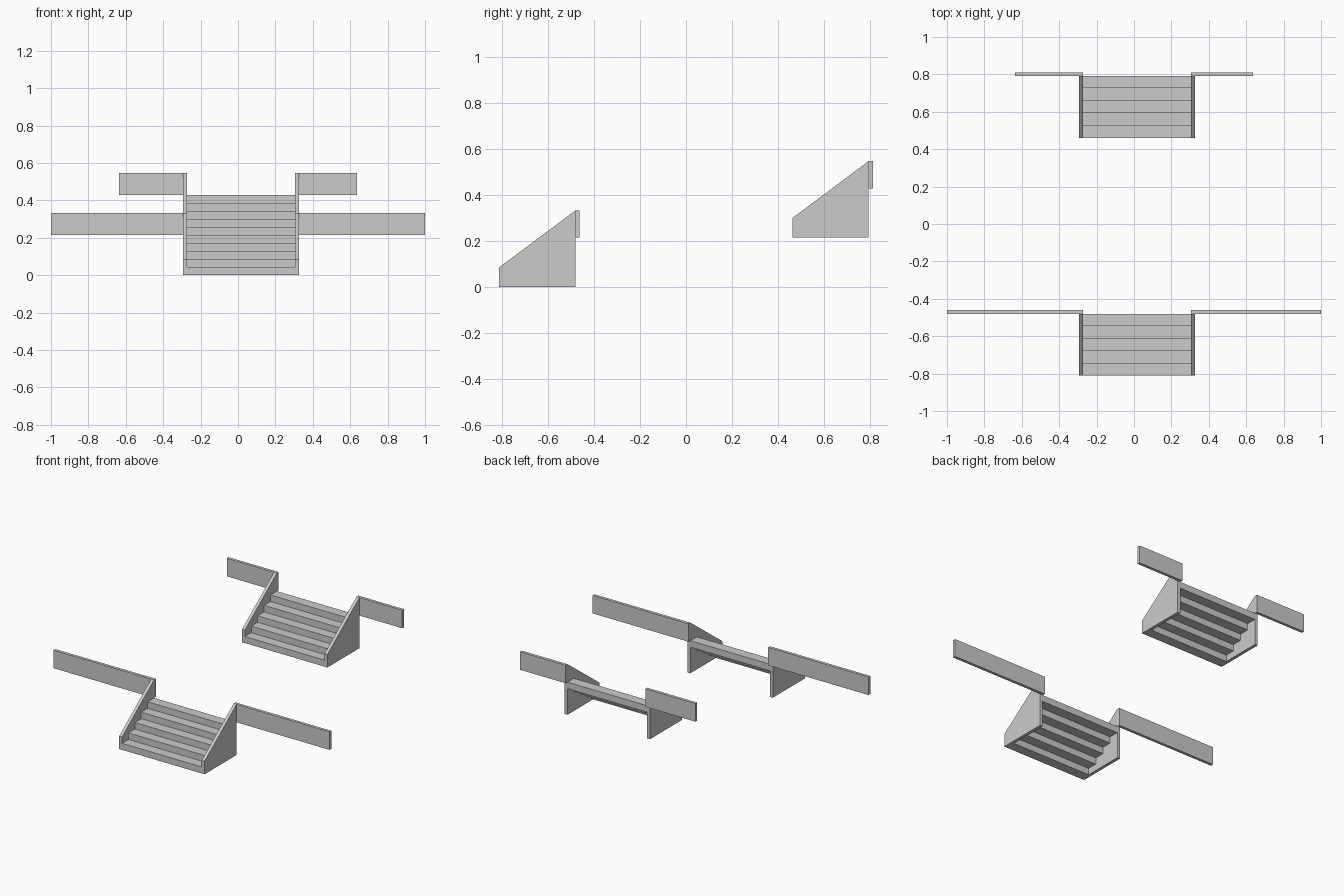
import bpy, bmesh

if "Cube" in bpy.data.objects:
    bpy.data.objects.remove(bpy.data.objects["Cube"])

RISE, GOING, STEPS = 0.0428, 0.0662, 5
X_IN_L, X_IN_R = -0.273, 0.305      # clear width between the side walls
WALL = 0.0205                       # side wall thickness
DEPTH = GOING * STEPS


def add_box(bm, x0, x1, y0, y1, z0, z1):
    verts = bmesh.ops.create_cube(bm, size=1)["verts"]
    for v in verts:
        v.co.x = x0 if v.co.x < 0 else x1
        v.co.y = y0 if v.co.y < 0 else y1
        v.co.z = z0 if v.co.z < 0 else z1


def finish(bm, name):
    bmesh.ops.recalc_face_normals(bm, faces=bm.faces)
    mesh = bpy.data.meshes.new(name)
    bm.to_mesh(mesh)
    bm.free()
    obj = bpy.data.objects.new(name, mesh)
    bpy.context.collection.objects.link(obj)
    return obj


def box(name, *bounds):
    bm = bmesh.new()
    add_box(bm, *bounds)
    return finish(bm, name)


def side_wall(name, x0, y, z):
    # sloped-top profile in the YZ plane, extruded along X
    profile = [(0, 0), (DEPTH, 0), (DEPTH, 0.332), (0, 0.085)]
    bm = bmesh.new()
    face = bm.faces.new([bm.verts.new((x0, y + a, z + b)) for a, b in profile])
    ext = bmesh.ops.extrude_face_region(bm, geom=[face])["geom"]
    moved = [e for e in ext if isinstance(e, bmesh.types.BMVert)]
    bmesh.ops.translate(bm, verts=moved, vec=(WALL, 0, 0))
    return finish(bm, name)


def flight(label, y, z, reach):
    # steps: block treads climbing backwards, open underneath
    bm = bmesh.new()
    for i in range(STEPS):
        add_box(bm, X_IN_L, X_IN_R, y + i * GOING, y + (i + 1) * GOING,
                z + i * RISE, z + (i + 1) * RISE)
    finish(bm, label + "_steps")

    # sloped side walls
    side_wall(label + "_side_wall_left", X_IN_L - WALL, y, z)
    side_wall(label + "_side_wall_right", X_IN_R, y, z)

    # low parapets running outwards behind the walls
    back, top = y + DEPTH, z + 0.332
    for side, x0, x1 in (("left", -reach, X_IN_L), ("right", X_IN_R, reach)):
        box(f"{label}_parapet_{side}", x0, x1, back, back + 0.019, top - 0.118, top)


flight("lower", -0.811, 0.0, 1.0)
flight("upper", 0.461, RISE * STEPS, 0.636)
